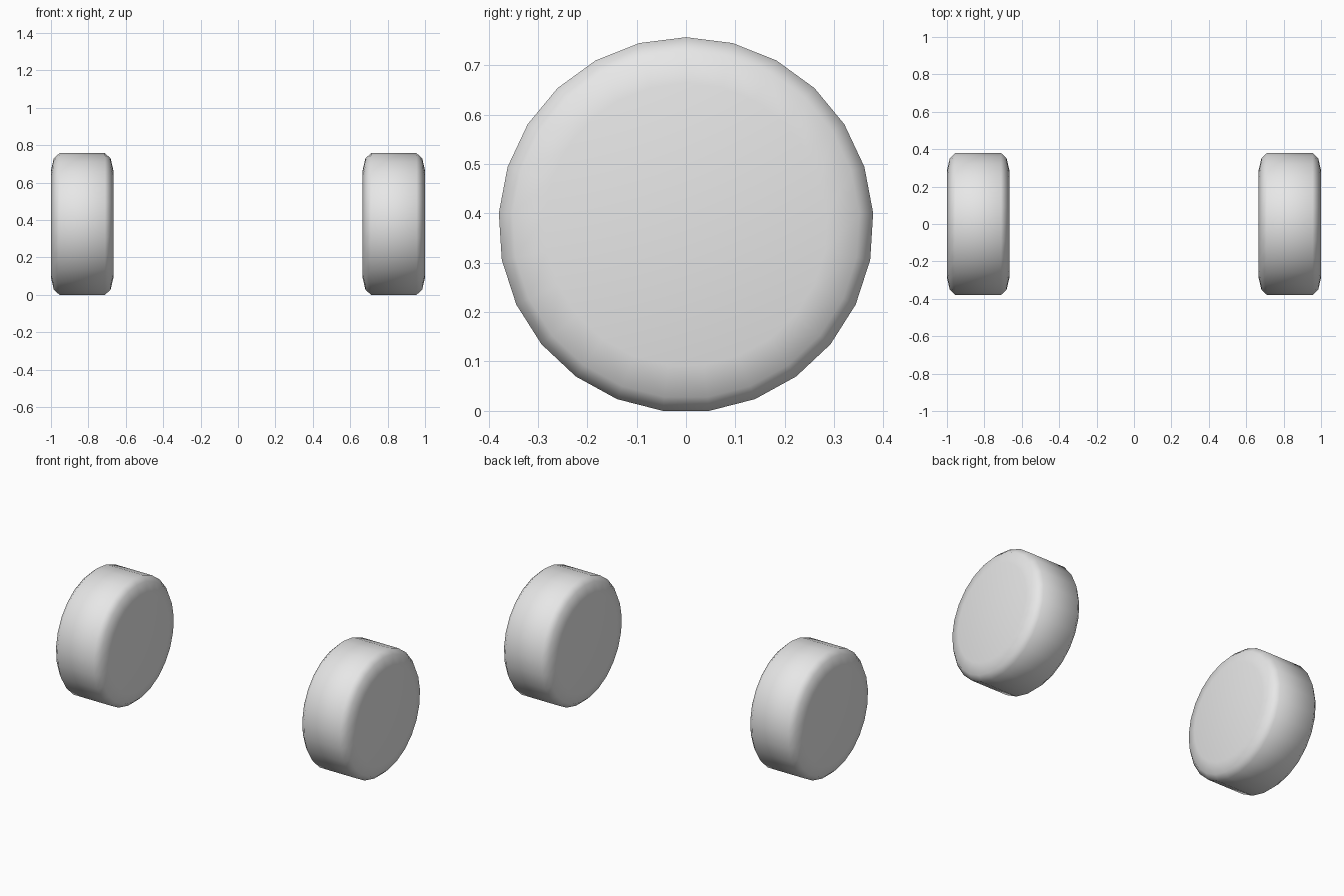
import bpy, bmesh, math

if "Cube" in bpy.data.objects:
    bpy.data.objects.remove(bpy.data.objects["Cube"])

SIDES = 25
RADIUS = 0.38
CENTRE_Z = RADIUS * math.cos(math.pi / SIDES)   # bottom facet rests on the ground

# Rounded wheel outline: (distance from the middle plane, radius)
HALF = [(0.167, 0.287), (0.152, 0.352), (0.122, RADIUS)]
PROFILE = [(-x, r) for x, r in HALF] + [(x, r) for x, r in reversed(HALF)]

rubber = bpy.data.materials.new("light_grey")
rubber.diffuse_color = (0.8, 0.8, 0.8, 1)
rubber.use_nodes = True
rubber.node_tree.nodes["Principled BSDF"].inputs["Base Color"].default_value = rubber.diffuse_color


def make_wheel(name, x_centre):
    bm = bmesh.new()
    rings = []
    for x, r in PROFILE:
        ring = []
        for i in range(SIDES):
            a = 2 * math.pi * i / SIDES
            ring.append(bm.verts.new((x, r * math.sin(a), r * math.cos(a))))
        rings.append(ring)
    # Tread and rounded shoulders
    for a, b in zip(rings, rings[1:]):
        for i in range(SIDES):
            j = (i + 1) % SIDES
            bm.faces.new((a[i], a[j], b[j], b[i]))
    # Flat side caps
    bm.faces.new(rings[0])
    bm.faces.new(rings[-1])
    bmesh.ops.recalc_face_normals(bm, faces=bm.faces)
    for f in bm.faces:
        f.smooth = True
    mesh = bpy.data.meshes.new(name)
    bm.to_mesh(mesh)
    bm.free()
    mesh.materials.append(rubber)
    wheel = bpy.data.objects.new(name, mesh)
    wheel.location = (x_centre, 0, CENTRE_Z)
    bpy.context.collection.objects.link(wheel)


# Pair of wheels
make_wheel("left_wheel", -0.833)
make_wheel("right_wheel", 0.833)
